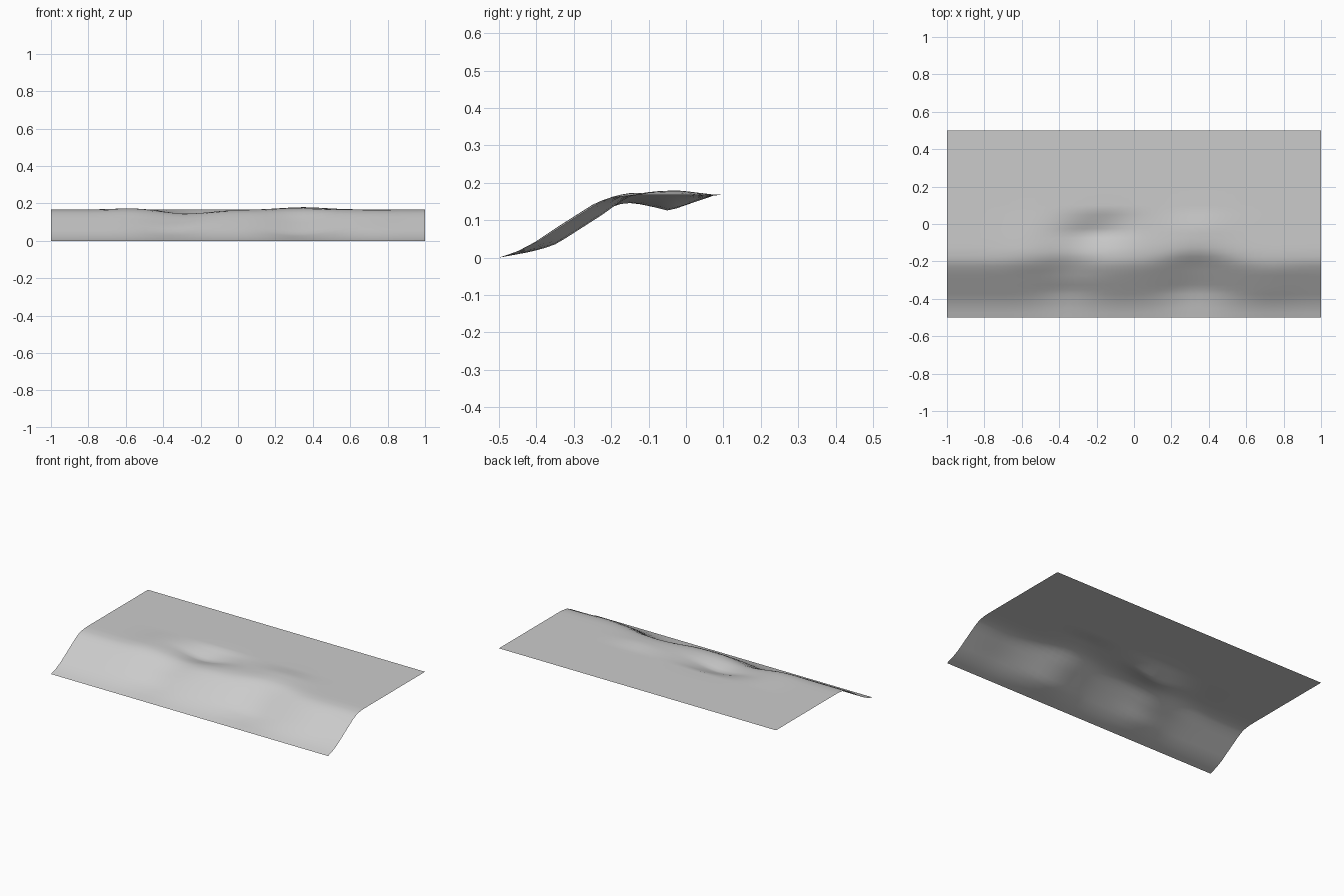
import bpy
import bmesh
from math import exp

cube = bpy.data.objects.get("Cube")
if cube:
    bpy.data.objects.remove(cube, do_unlink=True)

# Bank cross-section (y, z): foot, slope, crest and level ground
PROFILE = [(-0.5, 0.0), (-0.45, 0.016), (-0.4, 0.04), (-0.3, 0.104),
           (-0.24, 0.142), (-0.2, 0.16), (-0.15, 0.167), (-0.1, 0.168), (0.5, 0.168)]
DIP = [(-0.3, 0.0), (-0.15, 0.018), (-0.045, 0.043), (0.08, 0.0)]
MOUND = [(-0.22, 0.0), (-0.15, 0.008), (-0.02, 0.012), (0.08, 0.0)]
SHOULDER = [(-0.26, 0.0), (-0.16, 0.007), (-0.05, 0.005), (0.08, 0.0)]


def sample(points, t):
    """Piecewise linear value, clamped at both ends."""
    if t <= points[0][0]:
        return points[0][1]
    for (a, za), (b, zb) in zip(points, points[1:]):
        if t <= b:
            return za + (zb - za) * (t - a) / (b - a)
    return points[-1][1]


def bell(x, centre, width):
    return exp(-((x - centre) / width) ** 2)


def height(x, y):
    # The bank weaves back and forth, but its foot line stays straight
    weave = (0.035 * bell(x, -0.36, 0.16) + 0.06 * bell(x, 0.33, 0.19)
             - 0.01 * bell(x, 0.72, 0.14))
    weave *= min(1.0, (y + 0.5) / 0.14)
    z = sample(PROFILE, y - weave)
    z -= sample(DIP, y) * bell(x, -0.21 + 0.4 * (y + 0.05), 0.17)
    z += sample(MOUND, y) * bell(x, 0.35, 0.16)
    z += sample(SHOULDER, y) * bell(x, -0.57, 0.12)
    return z


# Ground sheet: fine rows over the bank, wide rows on the level part
rows = [-0.5 + 0.025 * i for i in range(25)] + [0.2, 0.3, 0.4, 0.5]
columns = [-1 + 0.05 * i for i in range(41)]
bm = bmesh.new()
grid = [[bm.verts.new((x, y, height(x, y))) for x in columns] for y in rows]
for low, high in zip(grid, grid[1:]):
    for i in range(len(columns) - 1):
        bm.faces.new((low[i], low[i + 1], high[i + 1], high[i]))
for face in bm.faces:
    face.smooth = True
mesh = bpy.data.meshes.new("ground_bank")
bm.to_mesh(mesh)
bm.free()
bank = bpy.data.objects.new("ground_bank", mesh)
bpy.context.collection.objects.link(bank)

# Plain grey
grey = bpy.data.materials.new("light_grey")
grey.use_nodes = True
colour = (0.6, 0.6, 0.6, 1)
grey.diffuse_color = colour
grey.node_tree.nodes["Principled BSDF"].inputs["Base Color"].default_value = colour
mesh.materials.append(grey)
